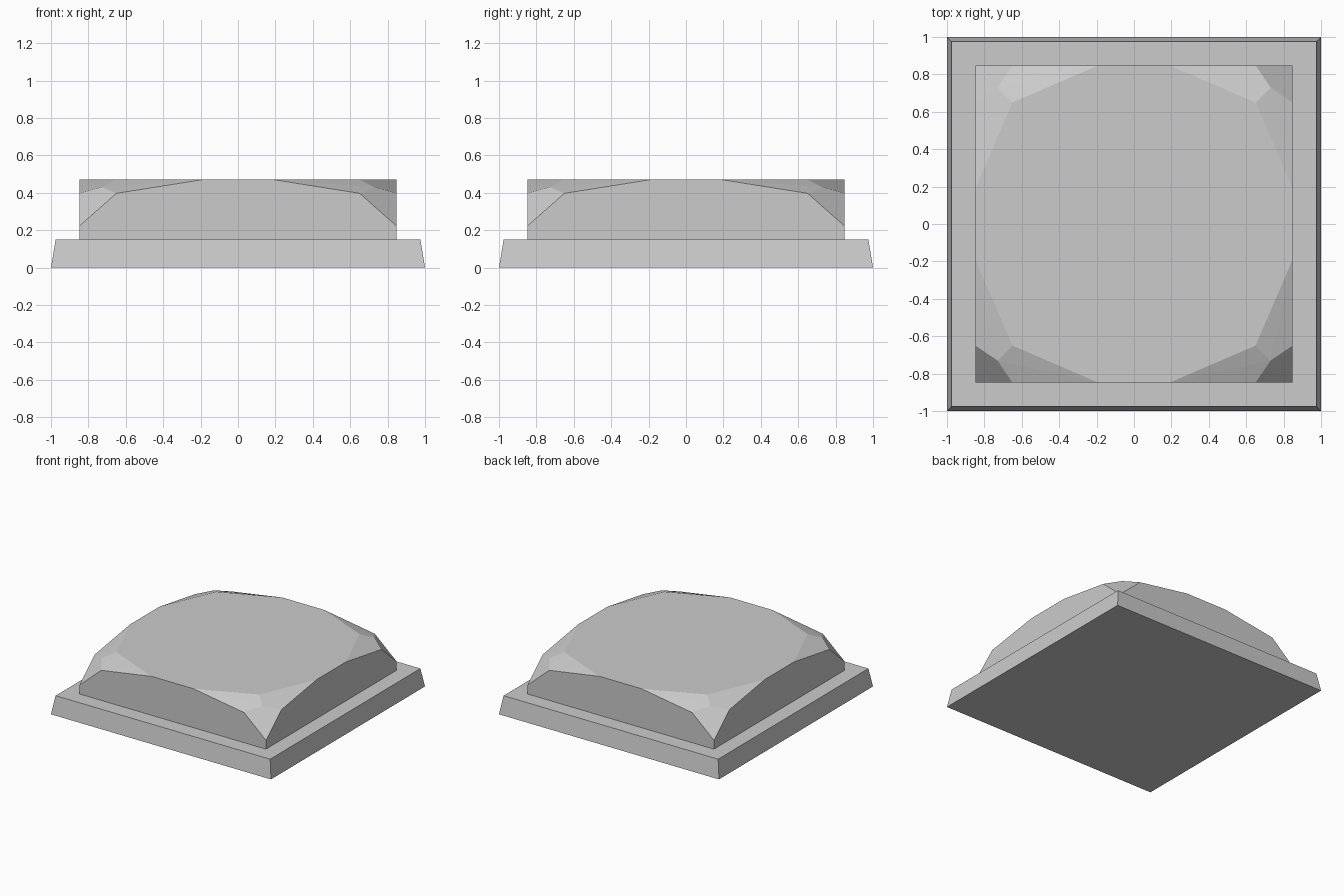
import bpy
import bmesh

cube = bpy.data.objects.get("Cube")
if cube:
    bpy.data.objects.remove(cube, do_unlink=True)

# Plain grey for every part
grey = bpy.data.materials.new("stone_grey")
grey.use_nodes = True
colour = (0.6, 0.6, 0.6, 1)
grey.diffuse_color = colour
grey.node_tree.nodes["Principled BSDF"].inputs["Base Color"].default_value = colour


def faceted_solid(name, corner):
    """Mirror one corner's points to all four corners and wrap them in flat faces."""
    bm = bmesh.new()
    for sx in (-1, 1):
        for sy in (-1, 1):
            for x, y, z in corner:
                bm.verts.new((sx * x, sy * y, z))
    bmesh.ops.convex_hull(bm, input=bm.verts)
    bmesh.ops.dissolve_limit(bm, angle_limit=0.03, verts=bm.verts, edges=bm.edges)
    bmesh.ops.recalc_face_normals(bm, faces=bm.faces)
    mesh = bpy.data.meshes.new(name)
    bm.to_mesh(mesh)
    bm.free()
    mesh.materials.append(grey)
    obj = bpy.data.objects.new(name, mesh)
    bpy.context.collection.objects.link(obj)
    return obj


# Square plinth with slightly tapered sides
faceted_solid("plinth", [(1, 1, 0), (0.975, 0.975, 0.15)])

# Raised block whose corners are cut by one steep and two shallow bevels
faceted_solid("cut_block", [
    (0.848, 0.848, 0.15), (0.848, 0.848, 0.222),    # upright corner
    (0.65, 0.848, 0.397), (0.848, 0.65, 0.397),     # ends of the steep cut
    (0.73, 0.73, 0.43),                             # where the bevels meet
    (0.65, 0.65, 0.47),                             # corner of the top face
    (0.19, 0.848, 0.47), (0.848, 0.19, 0.47),       # ends of the shallow cuts
])
